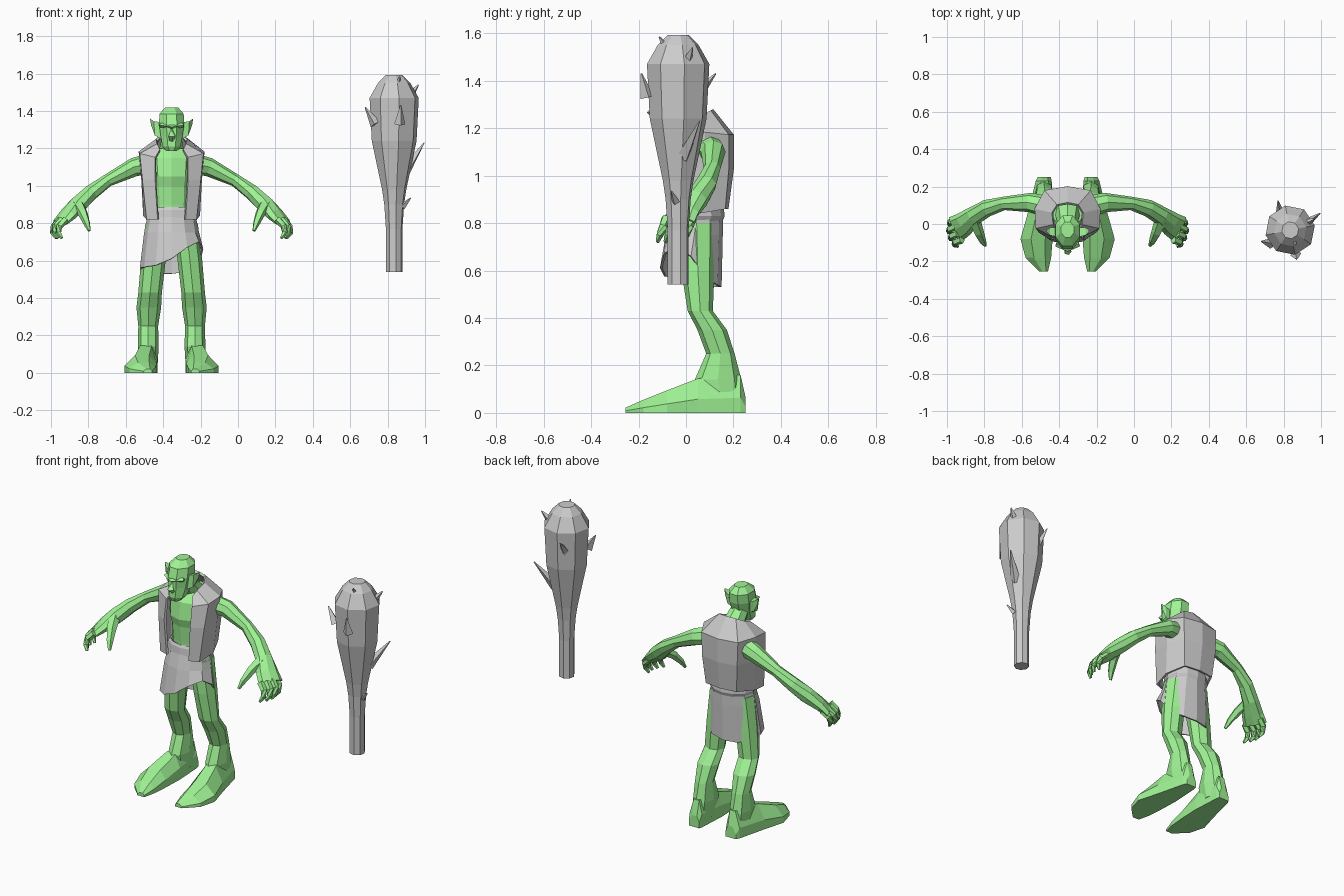
import bpy, bmesh, math
from mathutils import Vector as V

AX = -0.355          # symmetry axis of the figure
green = bpy.data.materials.new("green_skin")
green.diffuse_color = (0.35, 0.9, 0.3, 1)


def loft(name, rings, mat=None, closed=True, cap=True, mirror=False, thick=0, origin=AX):
    """Skin a list of equal-length point rings into a flat-shaded mesh."""
    bm = bmesh.new()
    rows = [[bm.verts.new(p) for p in r] for r in rings]
    n = len(rows[0])
    for a, b in zip(rows, rows[1:]):
        for i in range(n if closed else n - 1):
            j = (i + 1) % n
            bm.faces.new((a[i], a[j], b[j], b[i]))
    if cap and closed:
        bm.faces.new(rows[0][::-1])
        bm.faces.new(rows[-1])
    bmesh.ops.recalc_face_normals(bm, faces=bm.faces)
    me = bpy.data.meshes.new(name)
    bm.to_mesh(me)
    bm.free()
    ob = bpy.data.objects.new(name, me)
    ob.location.x = origin
    bpy.context.collection.objects.link(ob)
    if mat:
        me.materials.append(mat)
    if mirror:
        ob.modifiers.new("mirror", 'MIRROR').use_mirror_merge = False
    if thick:
        s = ob.modifiers.new("thickness", 'SOLIDIFY')
        s.thickness, s.offset = thick, 0
    return ob


def ring(x, y, z, rx, ry, n=8, phase=0):
    return [V((x + rx * math.cos(2 * math.pi * (i + phase) / n),
               y + ry * math.sin(2 * math.pi * (i + phase) / n), z)) for i in range(n)]


def tube(name, pts, n=6, **kw):
    """Loft along a path; each point is (x, y, z, half width, half height)."""
    c = [V(p[:3]) for p in pts]
    rings = []
    for i, p in enumerate(pts):
        t = (c[min(i + 1, len(c) - 1)] - c[max(i - 1, 0)]).normalized()
        side = t.cross(V((0, 0, 1)))
        side = side.normalized() if side.length > 1e-3 else V((1, 0, 0))
        up = side.cross(t)
        rings.append([c[i] + side * p[3] * math.cos(k * 2 * math.pi / n)
                      + up * p[4] * math.sin(k * 2 * math.pi / n) for k in range(n)])
    return loft(name, rings, **kw)


# Torso and neck
loft("torso", [ring(0, y, z, rx, ry, 10, .5) for y, z, rx, ry in [
    (.05, .80, .11, .09), (.05, .90, .11, .095), (.05, 1.0, .115, .105), (.05, 1.05, .125, .12),
    (.065, 1.15, .135, .12), (.07, 1.2, .09, .085)]], green)
tube("neck", [(0, .08, 1.16, .075, .07), (0, .03, 1.22, .06, .06), (0, -.03, 1.28, .05, .05)],
     n=8, mat=green)

# Head, brow, nose, ears
loft("head", [ring(0, y, z, rx, ry, 8, .5) for y, z, rx, ry in [
    (-.095, 1.185, .03, .03), (-.08, 1.21, .052, .058), (-.055, 1.27, .064, .082),
    (-.045, 1.33, .073, .094), (-.035, 1.385, .07, .088), (-.03, 1.42, .037, .045)]], green)
tube("brow", [(-.06, -.105, 1.325, .016, .012), (0, -.13, 1.315, .018, .012),
              (.06, -.105, 1.325, .016, .012)], n=4, mat=green)
tube("nose", [(0, -.12, 1.315, .01, .012), (0, -.148, 1.265, .02, .018), (0, -.12, 1.24, .014, .012)],
     n=5, mat=green)
loft("ears", [[V(p) for p in r] for r in [
    [(.055, -.07, 1.25), (.055, -.07, 1.34), (.055, -.02, 1.33), (.055, -.03, 1.26)],
    [(.09, -.06, 1.27), (.095, -.06, 1.345), (.095, -.02, 1.345), (.09, -.025, 1.28)],
    [(.108, -.035, 1.32), (.115, -.04, 1.36), (.115, -.03, 1.36), (.11, -.03, 1.325)]]],
    green, mirror=True)

# Arms with hands
tube("arms", [(.10, .09, 1.12, .06, .06), (.20, .115, 1.10, .052, .05), (.34, .11, 1.03, .036, .034),
              (.43, .085, .965, .046, .042), (.50, .045, .90, .05, .048), (.555, 0, .845, .065, .035),
              (.595, -.025, .805, .072, .022)], n=8, mat=green, mirror=True)
for i, (y, dx) in enumerate([(.025, .005), (-.015, .01), (-.052, 0), (-.085, -.02)]):
    x = .585 + dx
    tube("fingers_%d" % (i + 1), [(x, y, .82, .02, .02), (x + .035, y - .012, .785, .019, .018),
         (x + .04, y - .025, .75, .016, .015), (x + .022, y - .035, .72, .008, .008)],
         n=5, mat=green, mirror=True)
tube("thumbs", [(.50, .02, .90, .035, .03), (.475, -.045, .855, .028, .024),
                (.455, -.09, .805, .02, .018), (.44, -.115, .76, .009, .008)],
     n=5, mat=green, mirror=True)

# Legs
loft("legs", [ring(x, y, z, rx, ry) for x, y, z, rx, ry in [
    (.075, .045, .80, .065, .08), (.098, .05, .60, .066, .07), (.115, .06, .43, .063, .053),
    (.122, .11, .35, .066, .062), (.125, .145, .25, .053, .06), (.125, .135, .14, .056, .098),
    (.125, .15, .04, .05, .09)]], green, mirror=True)

# Feet: sections from heel to toe (y, inner x, outer x, height)
feet = []
for y, a, b, h in [(.25, .09, .16, .07), (.23, .085, .17, .16), (.05, .075, .215, .145),
                   (-.08, .08, .252, .095), (-.18, .088, .225, .055), (-.255, .105, .15, .022)]:
    m, w = a * .55 + b * .45, (b - a) * .22
    feet.append([V((a, y, 0)), V((b, y, 0)), V((b, y, h * .4)), V((m + w, y, h)),
                 V((m - w, y, h)), V((a, y, h * .5))])
loft("feet", feet, green, mirror=True)

# Open vest: half rows from front edge to back centre, mirrored into full strips
vest_rows = [
    [(.072, -.075, .82), (.128, -.055, .82), (.145, .05, .84), (.10, .16, .86), (0, .172, .86)],
    [(.085, -.08, 1.03), (.15, -.04, 1.03), (.155, .07, 1.03), (.115, .175, 1.03), (0, .195, 1.03)],
    [(.085, -.06, 1.15), (.165, -.02, 1.17), (.17, .08, 1.18), (.12, .175, 1.17), (0, .195, 1.17)],
    [(.062, -.025, 1.19), (.075, .0, 1.22), (.08, .06, 1.245), (.055, .10, 1.27), (0, .11, 1.275)]]
loft("vest", [[V(p) for p in r] + [V((-x, y, z)) for x, y, z in r[-2::-1]] for r in vest_rows],
     closed=False, thick=.014)

# Belt and skirt with a slanted hem
loft("belt", [ring(0, .05, z, r, r * .8, 12) for z, r in [(.885, .12), (.87, .13), (.83, .135), (.81, .125)]],
     cap=False, thick=.01)
hem_z = [.66, .57, .54, .53, .53, .54, .56, .565, .575, .61, .67, .70]
hem = ring(0, .02, 0, .165, .125, 12)
for p, z in zip(hem, hem_z):
    p.z = z
loft("skirt", [ring(0, .05, .86, .12, .10, 12), ring(0, .035, .75, .142, .115, 12), hem],
     cap=False, thick=.01)

# Club and its thorns
CX, CY = .835, -.033
loft("club", [ring(0, CY, z, r, r, 8, .25) for z, r in [
    (.54, .045), (.77, .045), (.90, .054), (.98, .066), (1.24, .122), (1.47, .134), (1.55, .088),
    (1.592, .046)]], origin=CX)
thorns = [(-.10, -.07, 1.33, -.155, -.06, 1.42, .03), (.03, -.13, 1.33, .035, -.155, 1.43, .03),
          (-.05, .07, 1.33, -.065, .158, 1.43, .03), (.06, .02, 1.08, .16, .09, 1.23, .032),
          (.045, -.01, .89, .088, -.028, .935, .018), (.09, .04, 1.49, .13, .06, 1.54, .022),
          (.02, -.05, 1.54, .03, -.08, 1.585, .018)]
for i, (x, y, z, tx, ty, tz, r) in enumerate(thorns):
    tube("thorn_%d" % (i + 1), [(x, CY + y, z, r, r), (tx, CY + ty, tz, .003, .003)], n=4, origin=CX)
